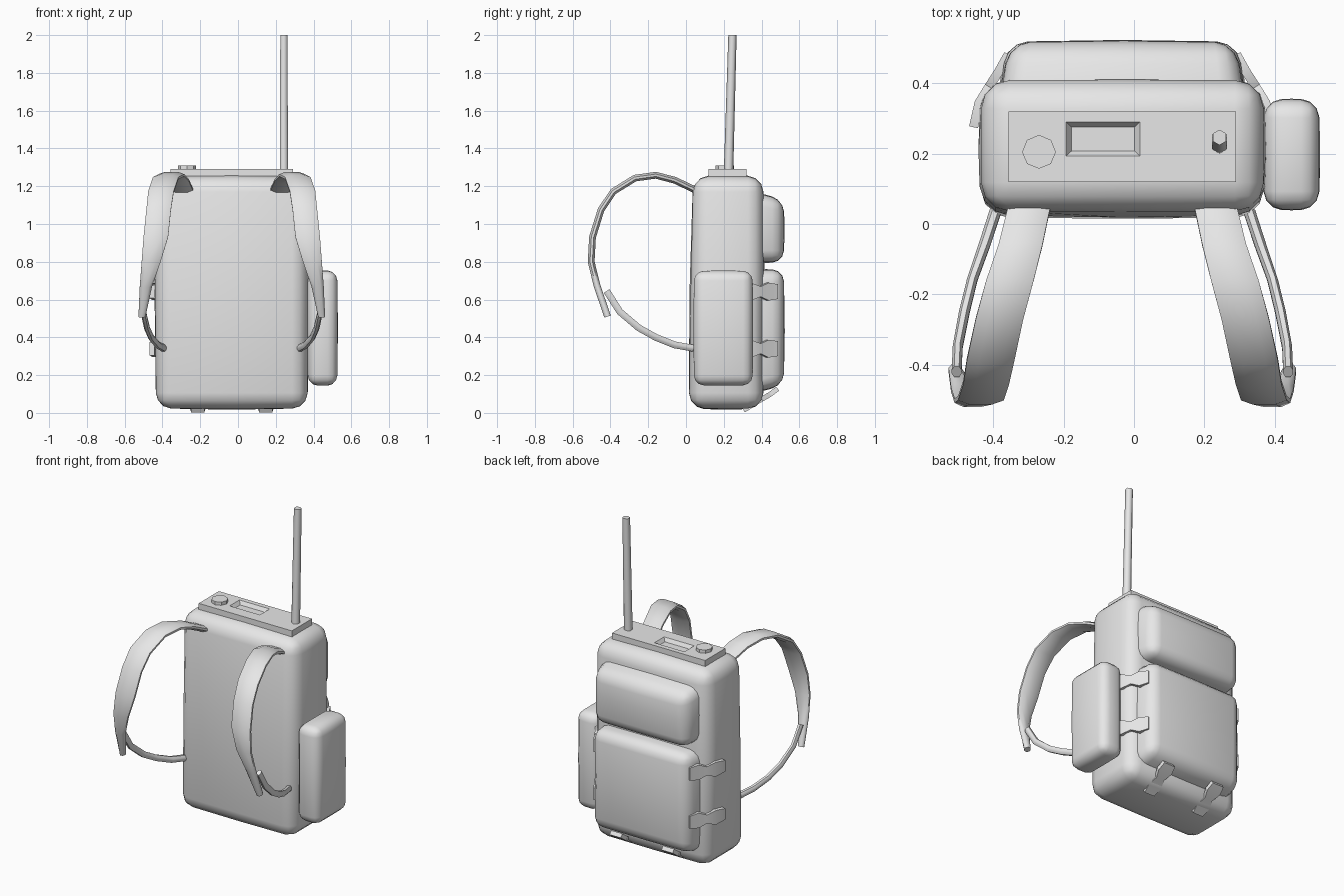
import bpy, bmesh, math
from mathutils import Vector

if "Cube" in bpy.data.objects:
    bpy.data.objects.remove(bpy.data.objects["Cube"], do_unlink=True)

GREY = (0.8, 0.8, 0.8, 1.0)
mat = bpy.data.materials.new("plain_grey")
mat.use_nodes = True
mat.diffuse_color = GREY
mat.node_tree.nodes["Principled BSDF"].inputs["Base Color"].default_value = GREY

MID = -0.033  # centre line of the pack


def mirror(x):
    return 2 * MID - x


def finish(name, bm, angle=None):
    """Turn a bmesh into an object, flat or smooth by angle."""
    bmesh.ops.recalc_face_normals(bm, faces=bm.faces)
    mesh = bpy.data.meshes.new(name)
    bm.to_mesh(mesh)
    bm.free()
    mesh.materials.append(mat)
    ob = bpy.data.objects.new(name, mesh)
    bpy.context.collection.objects.link(ob)
    if angle:
        bpy.ops.object.select_all(action='DESELECT')
        ob.select_set(True)
        bpy.context.view_layer.objects.active = ob
        bpy.ops.object.shade_smooth_by_angle(angle=math.radians(angle))
    return ob


def loft(name, rings, angle=None):
    """Skin a row of equal rings and cap both ends."""
    bm = bmesh.new()
    rows = [[bm.verts.new(p) for p in ring] for ring in rings]
    n = len(rows[0])
    for a, b in zip(rows, rows[1:]):
        for i in range(n):
            j = (i + 1) % n
            bm.faces.new((a[i], a[j], b[j], b[i]))
    bm.faces.new(rows[0])
    bm.faces.new(rows[-1])
    return finish(name, bm, angle)


def soft_box(name, lo, hi, radius, bulge=0.0, segments=3, shape=None):
    """Padded box: rounded edges, sides swelling towards their middles."""
    lo, hi = Vector(lo), Vector(hi)
    mid, half = (lo + hi) / 2, (hi - lo) / 2
    bm = bmesh.new()
    bmesh.ops.create_cube(bm, size=2)
    for v in bm.verts:
        v.co = Vector([mid[k] + v.co[k] * half[k] for k in range(3)])
    bmesh.ops.bevel(bm, geom=bm.edges[:], offset=radius, segments=segments,
                    profile=0.5, affect='EDGES')
    for k in range(3):
        normal = Vector((0, 0, 0))
        normal[k] = 1
        bmesh.ops.bisect_plane(bm, geom=bm.verts[:] + bm.edges[:] + bm.faces[:],
                               plane_co=mid, plane_no=normal)
    for v in bm.verts:
        u = [(v.co[k] - mid[k]) / half[k] for k in range(3)]
        for k in range(3):
            a, b = u[(k + 1) % 3], u[(k + 2) % 3]
            v.co[k] += bulge * u[k] * max(0, 1 - a * a) * max(0, 1 - b * b)
        if shape:
            shape(v.co)
    return finish(name, bm, 60)


# Main pack, leaning back slightly towards the top
def lean(p):
    if p.y < 0.2:
        p.y += 0.018 * p.z


soft_box("main_pack", (-0.433, 0.016, 0.026), (0.367, 0.408, 1.25), 0.08, 0.009, shape=lean)


# Back pockets, narrowing towards their outer faces
def taper_upper(p):
    t = max(0, (p.y - 0.36) / 0.16)
    p.x = MID + (p.x - MID) * (1.03 - 0.07 * t)
    if p.z > 1.0:
        p.z -= 0.04 * t


def taper_lower(p):
    t = max(0, (p.y - 0.36) / 0.16)
    p.x = MID + (p.x - MID) * (1.03 - 0.06 * t)
    if p.z < 0.3:
        p.z += 0.04 * t


soft_box("upper_back_pocket", (-0.365, 0.30, 0.80), (0.299, 0.516, 1.165), 0.06, 0.006, shape=taper_upper)
soft_box("lower_back_pocket", (-0.37, 0.30, 0.11), (0.304, 0.517, 0.755), 0.06, 0.006, shape=taper_lower)

# Side pouch
soft_box("side_pouch", (0.37, 0.043, 0.148), (0.525, 0.352, 0.75), 0.05, 0.004)


# Radio control panel with a sunken display
def rect(x0, x1, y0, y1, z):
    return [(x0, y0, z), (x1, y0, z), (x1, y1, z), (x0, y1, z)]


loft("control_panel", [
    rect(-0.357, 0.29, 0.12, 0.32, 1.22),
    rect(-0.357, 0.29, 0.12, 0.32, 1.29),
    rect(-0.193, 0.017, 0.193, 0.29, 1.29),
    rect(-0.178, 0.002, 0.207, 0.276, 1.268)])


# Knob and aerial
def circle(x, y, z, r, n, turn=0.0):
    return [(x + r * math.cos(turn + math.tau * i / n),
             y + r * math.sin(turn + math.tau * i / n), z) for i in range(n)]


loft("tuning_knob", [circle(-0.27, 0.205, z, 0.048, 8) for z in (1.28, 1.31)])
loft("aerial", [circle(0.243, 0.225, 1.27, 0.025, 6, math.pi / 6),
                circle(0.243, 0.246, 2.0, 0.022, 6, math.pi / 6)], 75)

# Shoulder strap stations: y, z, outer x, inner x
SHOULDER = [
    (0.06, 1.175, -0.355, -0.235), (-0.06, 1.232, -0.385, -0.26),
    (-0.16, 1.258, -0.42, -0.285), (-0.27, 1.243, -0.45, -0.315),
    (-0.385, 1.172, -0.475, -0.34), (-0.45, 1.075, -0.485, -0.355),
    (-0.495, 0.93, -0.50, -0.37), (-0.502, 0.80, -0.51, -0.41),
    (-0.47, 0.67, -0.52, -0.455), (-0.415, 0.51, -0.527, -0.49)]
# Lower webbing stations
WEBBING = [
    (0.04, 0.342, -0.41, -0.375), (-0.06, 0.36, -0.442, -0.408),
    (-0.16, 0.40, -0.475, -0.445), (-0.25, 0.45, -0.497, -0.467),
    (-0.35, 0.535, -0.515, -0.487), (-0.42, 0.645, -0.518, -0.49)]


def strap(name, stations, thick, flip):
    rings = []
    for i, (y, z, xo, xi) in enumerate(stations):
        a, b = stations[max(i - 1, 0)], stations[min(i + 1, len(stations) - 1)]
        dy, dz = b[0] - a[0], b[1] - a[1]
        length = math.hypot(dy, dz)
        ny, nz = -dz / length * thick / 2, dy / length * thick / 2
        ring = []
        # Cushion-shaped cross-section
        for t, s in ((0, 0.35), (0.25, 1), (0.75, 1), (1, 0.35),
                     (1, -0.35), (0.75, -1), (0.25, -1), (0, -0.35)):
            x = xo + (xi - xo) * t
            ring.append((mirror(x) if flip else x, y + ny * s, z + nz * s))
        rings.append(ring)
    loft(name, rings, 50)


for side, flip in (("right", False), ("left", True)):
    strap(side + "_shoulder_strap", SHOULDER, 0.036, flip)
    strap(side + "_lower_webbing", WEBBING, 0.036, flip)


# Buckled tie: a strip with a pinched waist
def buckle(name, path, across, thick=0.026):
    widths = (0.078, 0.094, 0.054, 0.09, 0.07)
    across = Vector(across)
    pts = [Vector(p) for p in path]
    rings = []
    for i, (p, w) in enumerate(zip(pts, widths)):
        along = pts[min(i + 1, 4)] - pts[max(i - 1, 0)]
        n = along.cross(across).normalized() * thick / 2
        s = across * w / 2
        rings.append([p + s + n, p - s + n, p - s - n, p + s - n])
    loft(name, rings, 30)


SIDE = [(-0.357, 0.482), (-0.385, 0.432), (-0.412, 0.39), (-0.44, 0.345), (-0.456, 0.275)]
for side, flip in (("right", False), ("left", True)):
    for level, z in (("upper", 0.642), ("lower", 0.34)):
        buckle(f"{side}_{level}_buckle",
               [(mirror(x) if flip else x, y, z) for x, y in SIDE], (0, 0, 1))

BASE = [(0.485, 0.128), (0.445, 0.098), (0.40, 0.072), (0.355, 0.045), (0.305, 0.014)]
for side, x in (("right", -0.213), ("left", 0.147)):
    buckle(side + "_base_buckle", [(x, y, z) for y, z in BASE], (1, 0, 0))
